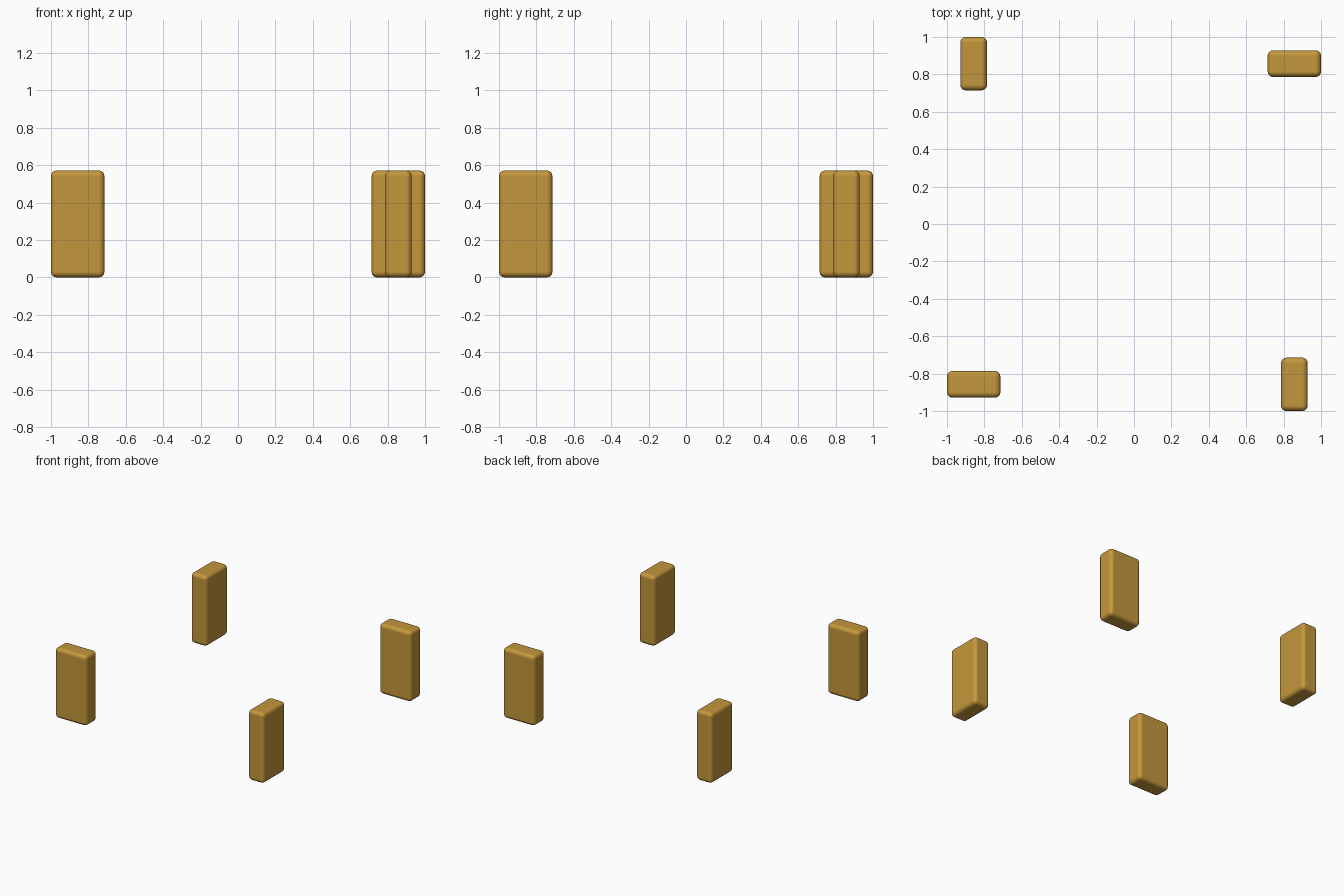
import bpy
from math import radians

if "Cube" in bpy.data.objects:
    bpy.data.objects.remove(bpy.data.objects["Cube"])

# Block proportions: width 2 : depth 1 : height 4
D = 1 / 7
W, H = 2 * D, 4 * D
R = 1 - D          # distance of block centres from both axes

wood = bpy.data.materials.new("ochre")
wood.diffuse_color = (0.55, 0.31, 0.045, 1)
wood.use_nodes = True
wood.node_tree.nodes["Principled BSDF"].inputs["Base Color"].default_value = wood.diffuse_color


def block(name, x, y, angle):
    """Upright rounded block standing on the ground."""
    bpy.ops.mesh.primitive_cube_add(size=1, location=(x, y, H / 2))
    ob = bpy.context.object
    ob.name = name
    ob.scale = (W, D, H)
    bpy.ops.object.transform_apply(location=False, rotation=False, scale=True)
    ob.rotation_euler.z = radians(angle)
    bev = ob.modifiers.new("rounded_edges", 'BEVEL')
    bev.width = 0.03
    bev.segments = 4
    bev.limit_method = 'NONE'
    bev.harden_normals = True
    ob.data.materials.append(wood)
    bpy.ops.object.shade_smooth()
    return ob


# Four blocks in a pinwheel, each a quarter turn from the last
corners = [("back_right_block", 1, 1), ("back_left_block", -1, 1),
           ("front_left_block", -1, -1), ("front_right_block", 1, -1)]
for i, (name, sx, sy) in enumerate(corners):
    block(name, sx * R, sy * R, 90 * i)
